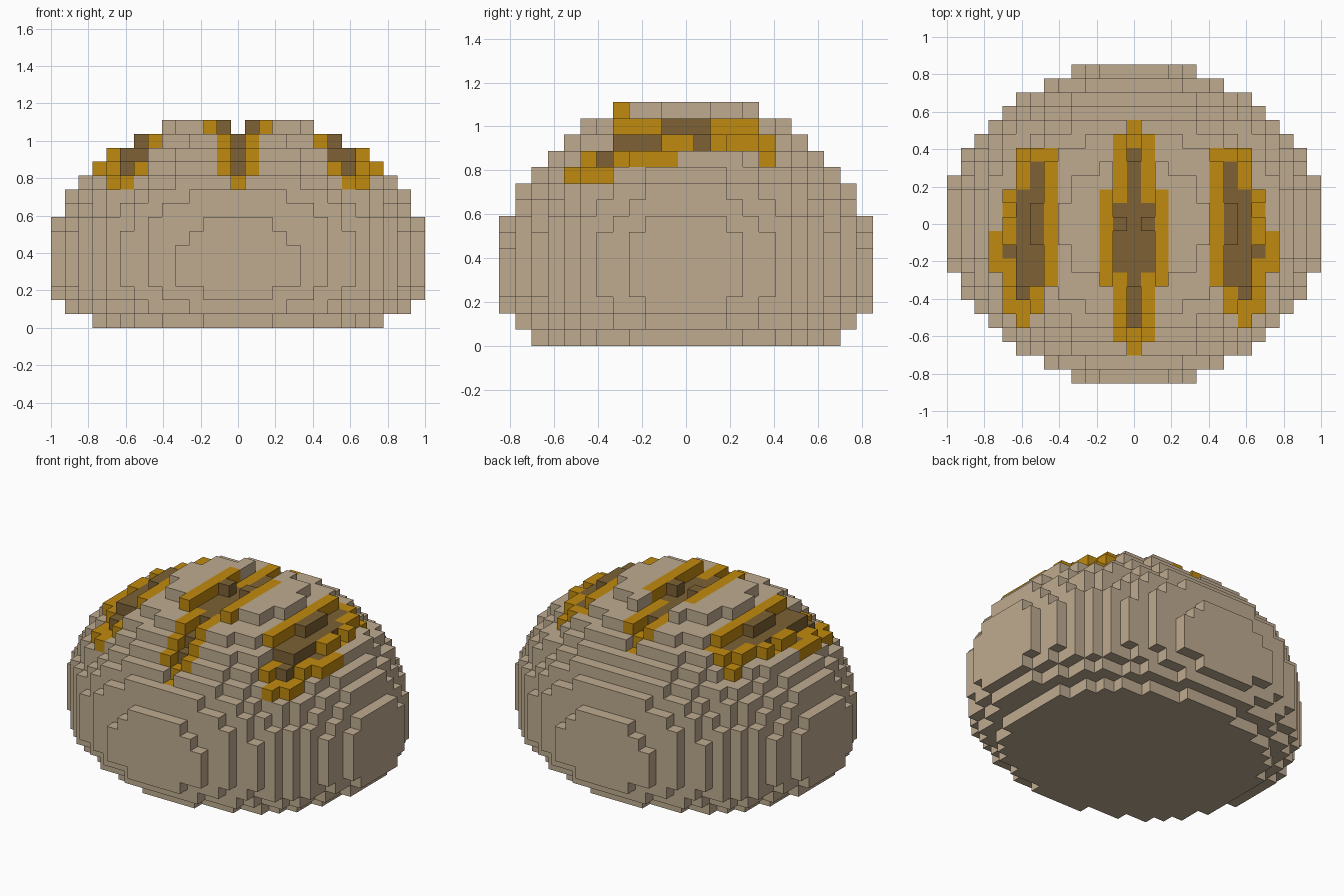
import bpy, bmesh, math

old = bpy.data.objects.get("Cube")
if old:
    bpy.data.objects.remove(old, do_unlink=True)

S = 2 / 27                                  # size of one block


def material(name, rgb):
    lin = [((c / 255 + 0.055) / 1.055) ** 2.4 for c in rgb] + [1]
    m = bpy.data.materials.new(name)
    m.use_nodes = True
    m.diffuse_color = lin
    m.node_tree.nodes["Principled BSDF"].inputs["Base Color"].default_value = lin
    return m


mats = [material("pale_crust", (191, 171, 144)),
        material("golden_edge", (192, 138, 14)),
        material("dark_cut", (125, 97, 52))]
PALE, GOLD, DARK = 0, 1, 2


# Dome: half ellipsoid above, tighter one curling in below
def inside(x, y, k):
    z = (k - 4.3) / 10.6 if k > 3 else (k - 3.5) / 5.8
    return (x / 13.7) ** 2 + (y / 11.6) ** 2 + z * z <= 1


solid = {(x, y, k) for x in range(-13, 14) for y in range(-11, 12)
         for k in range(15) if inside(x, y, k)}

# Slash columns: (|x|, first row, last row, colour); later entries paint over
centre = [(0, -9, 7, GOLD), (0, -7, 5, DARK),
          (1, -8, 6, GOLD), (1, -3, 1, DARK), (2, -4, 2, GOLD)]
side = [(6, -4, 5, GOLD), (7, -6, 5, GOLD), (7, -4, 4, DARK),
        (8, -7, 5, GOLD), (8, -5, 2, DARK),
        (9, -6, 2, GOLD), (9, -2, -2, DARK), (10, -3, -1, GOLD)]


def top(x, y):
    return max(k for k in range(15) if (x, y, k) in solid)


# Sink the cuts one block into the surface
sunk = [(0, y) for y in range(-9, 8)]
sunk += [(1, y) for y in range(-4, 5) if y != 0]
sunk += [(7, -5), (7, -2), (7, 2), (9, -2), (9, 1)]
for ax, y in sunk:
    for x in {ax, -ax}:
        solid.remove((x, y, top(x, y)))

# Give every painted surface block its part and colour
paint = {}
for name, columns in (("centre", centre), ("side", side)):
    for ax, y0, y1, colour in columns:
        for x in {ax, -ax}:
            part = "centre_slash" if name == "centre" else \
                ("left_slash" if x > 0 else "right_slash")
            for y in range(y0, y1 + 1):
                paint[(x, y, top(x, y))] = (part, colour)

# Unit block sides: outward normal with its two in-plane axes
SIDES = []
for a in range(3):
    for s in (1, -1):
        n, u, v = [[0] * 3 for _ in range(3)]
        n[a], u[(a + 1) % 3], v[(a + 2) % 3] = s, s, 1
        SIDES.append((n, u, v))


# Build the visible skin of one part, merging flat areas
def build(name, cells):
    bm = bmesh.new()
    verts = {}
    for cell, colour in cells.items():
        for n, u, v in SIDES:
            if tuple(c + d for c, d in zip(cell, n)) in solid:
                continue
            ring = []
            for p, q in ((-1, -1), (1, -1), (1, 1), (-1, 1)):
                key = tuple(2 * cell[i] + n[i] + p * u[i] + q * v[i] for i in range(3))
                if key not in verts:
                    verts[key] = bm.verts.new((key[0] * S / 2, key[1] * S / 2,
                                               (key[2] + 1) * S / 2))
                ring.append(verts[key])
            bm.faces.new(ring).material_index = colour
    bmesh.ops.dissolve_limit(bm, angle_limit=math.radians(1), verts=bm.verts[:],
                             edges=bm.edges[:], delimit={'MATERIAL'})
    mesh = bpy.data.meshes.new(name)
    for m in mats:
        mesh.materials.append(m)
    bm.to_mesh(mesh)
    bm.free()
    bpy.context.collection.objects.link(bpy.data.objects.new(name, mesh))


build("bun", {c: PALE for c in solid if c not in paint})
for part in ("centre_slash", "left_slash", "right_slash"):
    build(part, {c: col for c, (p, col) in paint.items() if p == part})
